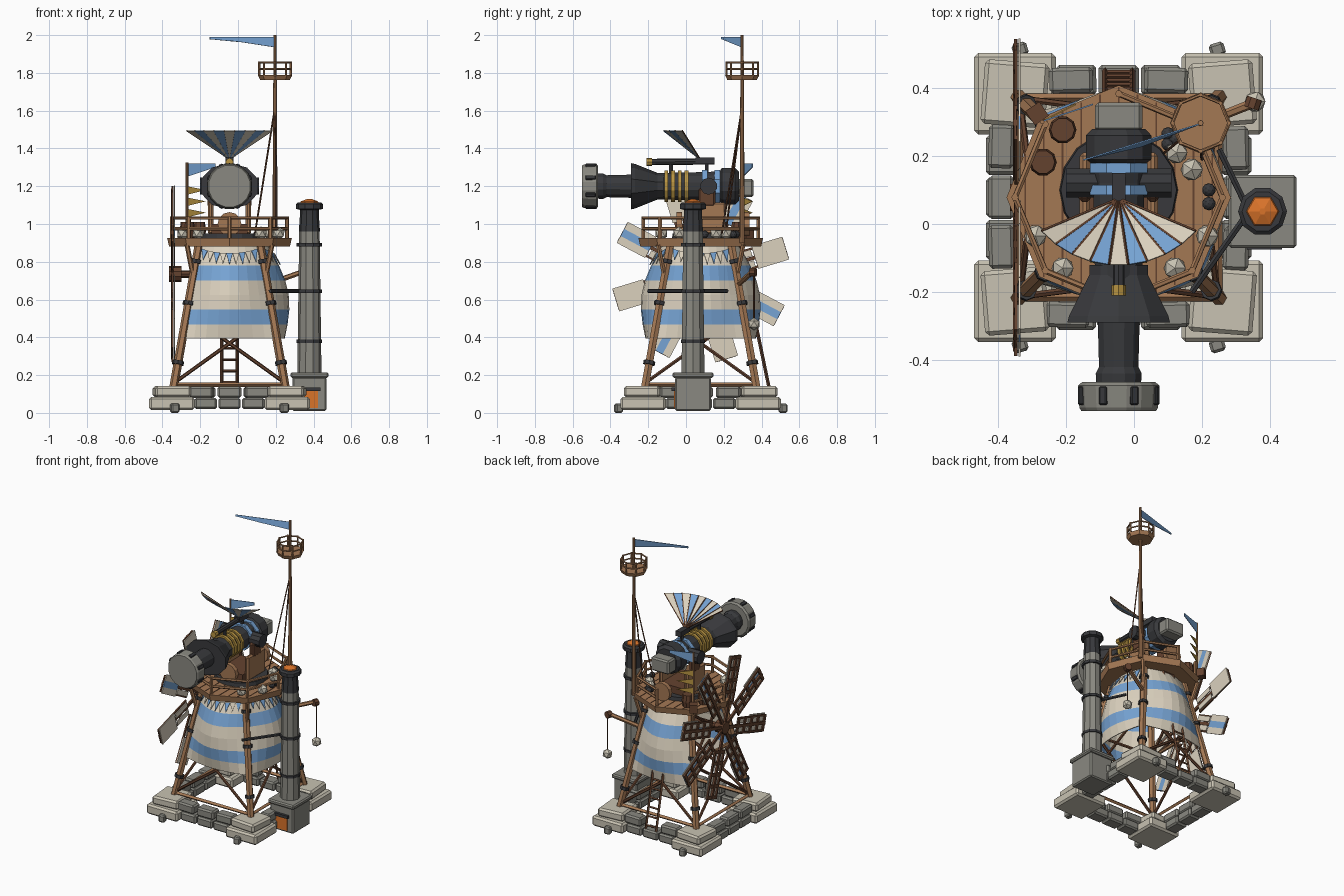
import bpy, bmesh
from math import sin, cos, pi, radians
from mathutils import Vector, Matrix

if "Cube" in bpy.data.objects:
    bpy.data.objects.remove(bpy.data.objects["Cube"])


def paint(name, *rgb):
    m = bpy.data.materials.new(name)
    lin = [((c / 255 + 0.055) / 1.055) ** 2.4 for c in rgb] + [1]
    m.use_nodes = True
    m.diffuse_color = lin
    node = next(n for n in m.node_tree.nodes if n.type == 'BSDF_PRINCIPLED')
    node.inputs["Base Color"].default_value = lin
    return m


WOOD = paint("wood", 164, 120, 84)
DARKWOOD = paint("dark wood", 100, 66, 47)
PALE = paint("pale stone", 200, 194, 178)
GREY = paint("grey stone", 138, 137, 129)
IRON = paint("iron", 56, 57, 60)
BLUE = paint("blue cloth", 118, 163, 211)
CREAM = paint("cream cloth", 219, 209, 190)
BRASS = paint("brass", 184, 148, 66)
ORANGE = paint("ember orange", 217, 115, 42)

CX, CY = -0.045, 0.078
TOWER = Matrix.Translation((CX, CY, 0))
ONE = Matrix.Identity(4)


def finish(name, bm, *mats, fix=True):
    if fix:
        bmesh.ops.recalc_face_normals(bm, faces=bm.faces)
    me = bpy.data.meshes.new(name)
    bm.to_mesh(me)
    bm.free()
    ob = bpy.data.objects.new(name, me)
    bpy.context.scene.collection.objects.link(ob)
    for m in mats:
        me.materials.append(m)
    return ob


def box(name, c, size, mat, M=ONE, turn=0, bevel=0):
    bm = bmesh.new()
    T = M @ Matrix.Translation(c) @ Matrix.Rotation(turn, 4, 'Z') @ Matrix.Diagonal((*size, 1))
    bmesh.ops.create_cube(bm, size=1, matrix=T)
    ob = finish(name, bm, mat)
    if bevel:
        b = ob.modifiers.new("bevel", 'BEVEL')
        b.width, b.segments = bevel, 1
    return ob


def lathe(name, origin, axis, profile, mat, n=10, wide=1, phase=0):
    """Closed turned shape: profile is (distance along axis, radius)."""
    q = Vector((0, 0, 1)).rotation_difference(Vector(axis).normalized())
    bm = bmesh.new()
    rings = []
    for t, r in profile:
        rings.append([bm.verts.new(Vector(origin) + q @ Vector(
            (wide * r * cos(2 * pi * k / n + phase), r * sin(2 * pi * k / n + phase), t))) for k in range(n)])
    for a, b in zip(rings, rings[1:]):
        for k in range(n):
            bm.faces.new((a[k], a[(k + 1) % n], b[(k + 1) % n], b[k]))
    bm.faces.new(rings[0])
    bm.faces.new(rings[-1])
    return finish(name, bm, mat)


def rod(name, a, b, r, mat, n=6):
    d = Vector(b) - Vector(a)
    return lathe(name, a, d, [(0, r), (d.length, r)], mat, n)


def ball(name, c, r, mat, sub=1):
    bm = bmesh.new()
    bmesh.ops.create_icosphere(bm, subdivisions=sub, radius=r, matrix=Matrix.Translation(c))
    return finish(name, bm, mat)


def pennant(name, pts, mat):
    bm = bmesh.new()
    bm.faces.new([bm.verts.new(p) for p in pts])
    ob = finish(name, bm, mat, fix=False)
    ob.modifiers.new("thickness", 'SOLIDIFY').thickness = 0.004


def railing(name, x, y, R, z0, heights, r, skip=()):
    pts = [Vector((x + R * cos(k * pi / 4), y + R * sin(k * pi / 4), 0)) for k in range(8)]
    for k, p in enumerate(pts):
        up = Vector((0, 0, 1))
        rod(name + "_post", p + up * z0, p + up * (heights[-1] + r), r * 1.2, WOOD)
        if k not in skip:
            for z in heights:
                rod(name + "_bar", p + up * z, pts[(k + 1) % 8] + up * z, r, WOOD)


# Stone footing
for i, (sx, sy) in enumerate([(-1, -1), (1, -1), (1, 1), (-1, 1)]):
    x, y = sx * 0.305, sy * 0.305
    box("footing_slab", (x, y, 0.05), (0.24, 0.24, 0.07), PALE, TOWER, 0, 0.012)
    box("footing_cap", (x, y, 0.112), (0.19, 0.19, 0.06), PALE, TOWER, 0.08 * (-1) ** i, 0.012)
    box("footing_pebble", (sx * 0.29, sy * 0.435, 0.025), (0.045, 0.04, 0.05), GREY, TOWER, 0.3, 0.008)
for i in range(4):
    M = TOWER @ Matrix.Rotation(i * pi / 2, 4, 'Z')
    for x in (-0.125, 0, 0.125):
        box("wall_stone_low", (x, -0.345, 0.05), (0.118, 0.09, 0.06), GREY, M, 0.03 * x, 0.01)
    for x in (-0.14, 0.14) if i == 2 else (-0.15, 0, 0.145):
        box("wall_stone_high", (x, -0.345, 0.11), (0.128, 0.075, 0.06), GREY, M, 0.2 * x, 0.01)


# Legs, bands and bracing
def half(z):
    return 0.295 - 0.178 * (z - 0.14)


def leg(sx, sy, z):
    return Vector((CX + sx * half(z), CY + sy * half(z), z))


corners = [(-1, -1), (1, -1), (1, 1), (-1, 1)]
for i, c in enumerate(corners):
    d = corners[(i + 1) % 4]
    rod("leg", leg(*c, 0.13), leg(*c, 0.89), 0.023, WOOD)
    for z in (0.265, 0.58, 0.8):
        rod("leg_band", leg(*c, z - 0.01), leg(*c, z + 0.01), 0.031, IRON, 8)
    rod("sill_beam", leg(*c, 0.15), leg(*d, 0.15), 0.012, WOOD, 4)
    rod("brace", leg(*c, 0.16), leg(*d, 0.53), 0.01, DARKWOOD)
    rod("brace", leg(*d, 0.16), leg(*c, 0.53), 0.01, DARKWOOD)
    rod("knee", leg(*c, 0.72), (CX + c[0] * 0.225, CY + c[1] * 0.225, 0.89), 0.013, WOOD)
    if i == 3:
        rod("brace_top", leg(*c, 0.55), leg(*d, 0.86), 0.01, DARKWOOD)
        rod("brace_top", leg(*d, 0.55), leg(*c, 0.86), 0.01, DARKWOOD)
        rod("brace_tie", leg(*c, 0.54), leg(*d, 0.54), 0.012, WOOD)


# Striped awnings on the front, right and back, with bunting
def cloth(u, z, out=0):
    bulge = 0.045 + 0.06 * sin(pi * (z - 0.4) / 0.48)
    return Vector((u * half(z), -half(z) - bulge * cos(u * pi / 2) - out, z))


LEVELS = [0.395, 0.467, 0.547, 0.625, 0.7, 0.78, 0.88]
for side in (0, 1, 2):
    M = TOWER @ Matrix.Rotation(side * pi / 2, 4, 'Z')
    bm = bmesh.new()
    rows = [[bm.verts.new(M @ cloth(k / 4 - 1, z)) for k in range(9)] for z in LEVELS]
    for r in range(len(LEVELS) - 1):
        for k in range(8):
            f = bm.faces.new((rows[r][k], rows[r][k + 1], rows[r + 1][k + 1], rows[r + 1][k]))
            f.material_index = 1 if r in (1, 4) else 0
    finish("awning", bm, CREAM, BLUE, fix=False).modifiers.new("thickness", 'SOLIDIFY').thickness = 0.006
    if side < 2:
        for k in range(9):
            u0, u1 = k * 0.2 - 0.9, k * 0.2 - 0.7
            z0, z1 = (0.845 + 0.03 * u * u for u in (u0, u1))
            pennant("bunting", [M @ cloth(u0, z0, 0.012), M @ cloth((u0 + u1) / 2, z0 - 0.06, 0.012),
                                M @ cloth(u1, z1, 0.012)], (BLUE, CREAM)[k % 2])

# Octagonal deck with plank seams and railing
R = 0.33
lathe("deck", (CX, CY, 0.882), (0, 0, 1), [(0, R - 0.01), (0.043, R)], WOOD, 8)
for k in range(-5, 6):
    x = k * 0.055
    length = min(R - 0.414 * abs(x), (R - abs(x)) / 0.414)
    box("plank_seam", (x, 0, 0.9255), (0.005, 2 * length - 0.01, 0.003), DARKWOOD, TOWER)
railing("deck_rail", CX, CY, 0.305, 0.92, (0.975, 1.032), 0.009, skip=(2,))

# Ladder leaning on the back
for x in (-0.085, -0.005):
    rod("ladder_rail", (x, 0.455, 0.06), (x, 0.28, 0.9), 0.009, DARKWOOD, 4)
for k in range(14):
    t = (k + 0.7) / 14
    p = Vector((-0.085, 0.455 - 0.175 * t, 0.06 + 0.84 * t))
    rod("ladder_rung", p, p + Vector((0.08, 0, 0)), 0.007, DARKWOOD, 4)

# Vaned wheel on the side
HUB = Matrix.Translation((-0.345, CY, 0.735))
rod("wheel_axle", (-0.36, CY, 0.735), (-0.12, CY, 0.735), 0.02, DARKWOOD, 8)
rod("wheel_hub", (-0.365, CY, 0.735), (-0.3, CY, 0.735), 0.042, DARKWOOD, 10)
for k in range(8):
    M = HUB @ Matrix.Rotation(radians(17 + 45 * k), 4, 'X')
    box("vane_arm", (-0.004, 0.24, 0), (0.014, 0.46, 0.02), DARKWOOD, M)
    for s in (-1, 0, 1):
        mat = BLUE if s == 0 and k % 2 else CREAM
        box("vane_cloth", (0.008, 0.385, s * 0.042), (0.006, 0.17, 0.042), mat, M)
    for s in (-1, 1):
        box("vane_edge", (-0.002, 0.31, s * 0.05), (0.01, 0.32, 0.012), DARKWOOD, M)
        box("vane_inner_cloth", (0.008, 0.225, s * 0.03), (0.006, 0.13, 0.035), CREAM, M)
    for r in range(5):
        box("vane_slat", (-0.004, 0.16 + r * 0.075, 0), (0.008, 0.022, 0.11), DARKWOOD, M)

# Furnace and chimney
PX, PY = 0.378, 0.037
UP = (0, 0, 1)
box("furnace", (PX, PY, 0.1), (0.18, 0.19, 0.18), GREY, bevel=0.008)
box("furnace_cap", (PX, PY, 0.2), (0.2, 0.215, 0.03), GREY, bevel=0.008)
box("furnace_fire", (PX, PY - 0.097, 0.07), (0.09, 0.008, 0.09), ORANGE)
box("furnace_lintel", (PX, PY - 0.1, 0.125), (0.115, 0.025, 0.02), IRON)
lathe("chimney", (PX, PY, 0.21), UP, [(0, 0.064), (0.76, 0.054)], GREY)
for z in (0.38, 0.645, 0.89):
    lathe("chimney_band", (PX, PY, z - 0.009), UP, [(0, 0.067), (0.018, 0.067)], IRON)
lathe("chimney_top", (PX, PY, 0.96), UP, [(0, 0.056), (0.09, 0.05), (0.115, 0.05), (0.12, 0.072),
                                        (0.145, 0.072), (0.155, 0.06)], IRON)
lathe("chimney_embers", (PX, PY, 1.105), UP, [(0, 0.055), (0.015, 0.045), (0.028, 0.01)], ORANGE, 6)
for end in ((0.17, -0.2, 0.645), (0.25, 0.22, 0.645)):
    rod("chimney_strut", (PX - 0.04, PY, 0.645), end, 0.01, IRON)

# Mast, lookout and pennant
mx, my = 0.196, 0.297
lathe("mast", (mx, my, 0.9), UP, [(0, 0.014), (1.1, 0.008)], WOOD, 8)
lathe("lookout_floor", (mx, my, 1.762), UP, [(0, 0.078), (0.026, 0.09)], WOOD, 8)
railing("lookout_rail", mx, my, 0.083, 1.78, (1.82, 1.855), 0.005)
pennant("mast_pennant", [(mx, my, 1.99), (mx, my, 1.935), (0.02, 0.23, 1.962), (-0.15, 0.19, 1.978),
                         (-0.15, 0.19, 1.99)], BLUE)
for end in ((0.09, 0.21, 0.95), (0.2, 0.19, 0.95)):
    rod("mast_stay", (mx, my, 1.62), end, 0.005, DARKWOOD, 4)

# Signal pole with small flags
fx, fy = -0.27, 0.3
rod("signal_pole", (fx, fy, 0.92), (fx, fy, 1.325), 0.007, WOOD)
pennant("signal_flag", [(fx, fy, 1.32), (fx, fy, 1.25), (-0.12, fy + 0.05, 1.3), (-0.12, fy + 0.05, 1.32)], BLUE)
for z in (1.2, 1.14, 1.08):
    pennant("signal_tag", [(fx, fy, z), (fx, fy, z - 0.045), (fx + 0.1, fy + 0.05, z - 0.02)], BRASS)

# Crane arm with hanging lantern
rod("crane_arm", leg(1, 1, 0.68), (0.35, 0.355, 0.75), 0.014, WOOD)
rod("crane_pulley", (0.345, 0.34, 0.745), (0.355, 0.37, 0.745), 0.024, DARKWOOD, 8)
rod("lantern_rope", (0.356, 0.36, 0.74), (0.356, 0.36, 0.49), 0.004, DARKWOOD, 4)
ball("lantern", (0.356, 0.36, 0.47), 0.034, PALE)

# Loose things on deck
for x, y in [(-0.29, -0.035), (-0.21, -0.13), (0.12, -0.13), (0.17, 0.16), (0.215, -0.035), (0.125, 0.21)]:
    ball("deck_rock", (x, y, 0.95), 0.036, PALE)
for x, y in [(0.1, 0.235), (0.12, 0.25), (0.1, 0.265), (0.22, 0.1), (0.22, 0.06)]:
    ball("shot", (x, y, 0.945), 0.02, IRON, 2)
for x, y in [(-0.21, 0.277), (-0.268, 0.182)]:
    lathe("barrel", (x, y, 0.92), UP, [(0, 0.033), (0.045, 0.041), (0.09, 0.035)], DARKWOOD, 10)
box("crate", (-0.285, 0.325, 0.95), (0.05, 0.05, 0.055), DARKWOOD, turn=0.6)

# Turntable and gun carriage
lathe("turntable", (CX, 0.1, 0.92), UP, [(0, 0.175), (0.03, 0.17)], IRON, 16)
for s in (-1, 1):
    box("carriage_cheek", (CX + s * 0.1, 0.11, 1.03), (0.03, 0.2, 0.17), WOOD, bevel=0.01)
    box("carriage_bracket", (CX + s * 0.1, 0.11, 1.14), (0.035, 0.09, 0.1), DARKWOOD, bevel=0.01)
box("carriage_bed", (CX, 0.1, 0.975), (0.19, 0.24, 0.05), DARKWOOD)
for y in (-0.05, 0.305):
    rod("carriage_disc", (CX, y, 1.0), (CX, y + 0.03, 1.0), 0.063, WOOD, 12)

# Barrel along y, from muzzle to breech
GZ = 1.2


def turned(name, profile, mat, n=12, wide=1):
    return lathe(name, (CX, 0, GZ), (0, 1, 0), profile, mat, n, wide, pi / n)


turned("muzzle", [(-0.55, 0.112), (-0.54, 0.118), (-0.475, 0.122), (-0.465, 0.11)], GREY, 16)
for k in range(8):
    M = Matrix.Translation((CX, -0.505, GZ)) @ Matrix.Rotation((k + 0.5) * pi / 4, 4, 'Y')
    box("muzzle_slot", (0, 0, 0.116), (0.024, 0.055, 0.02), IRON, M, bevel=0.004)
turned("barrel_front", [(-0.47, 0.068), (-0.44, 0.07), (-0.42, 0.06), (-0.2, 0.066)], IRON)
turned("glow_ring", [(-0.285, 0.075), (-0.27, 0.075)], ORANGE)
turned("flare", [(-0.29, 0.122), (-0.27, 0.118), (-0.15, 0.07), (-0.12, 0.07)], IRON, 10, 1.3)
turned("barrel_rear", [(-0.16, 0.072), (0.12, 0.078), (0.18, 0.085), (0.19, 0.1), (0.26, 0.1), (0.28, 0.08)], IRON)
for k in range(4):
    turned("brass_ring", [(-0.115 + k * 0.036, 0.086), (-0.095 + k * 0.036, 0.086)], BRASS)
for y in (0.085, 0.15):
    turned("blue_clamp", [(y, 0.092), (y + 0.03, 0.092)], BLUE, 8)
box("breech", (CX, 0.315, 1.19), (0.14, 0.085, 0.095), GREY, bevel=0.01)
rod("trunnion", (CX - 0.155, 0.12, GZ), (CX + 0.155, 0.12, GZ), 0.045, IRON, 10)

# Sighting tube
rod("sight_tube", (CX, -0.19, 1.328), (CX, 0.15, 1.332), 0.017, IRON, 8)
rod("sight_lens", (CX, -0.21, 1.328), (CX, -0.18, 1.328), 0.021, BRASS, 8)
for y in (-0.08, 0.11):
    rod("sight_mount", (CX, y, 1.25), (CX, y, 1.33), 0.012, IRON)

# Striped fan canopy
root = Vector((CX, 0.075, 1.343))
rim = [Vector((CX + 0.307 * sin(a), 0.187 - 0.307 * cos(a), 1.495))
       for a in (radians(47.6 * (k / 4.5 - 1)) for k in range(10))]
for k in range(9):
    a, b = rim[k], rim[k + 1]
    pennant("fan_panel", [root.lerp(a, 0.06), a, b, root.lerp(b, 0.06)], (CREAM, BLUE)[k % 2])
for p in rim:
    rod("fan_rib", root, p, 0.004, DARKWOOD, 4)
box("fan_mount", (CX, 0.1, 1.335), (0.04, 0.1, 0.035), IRON)
